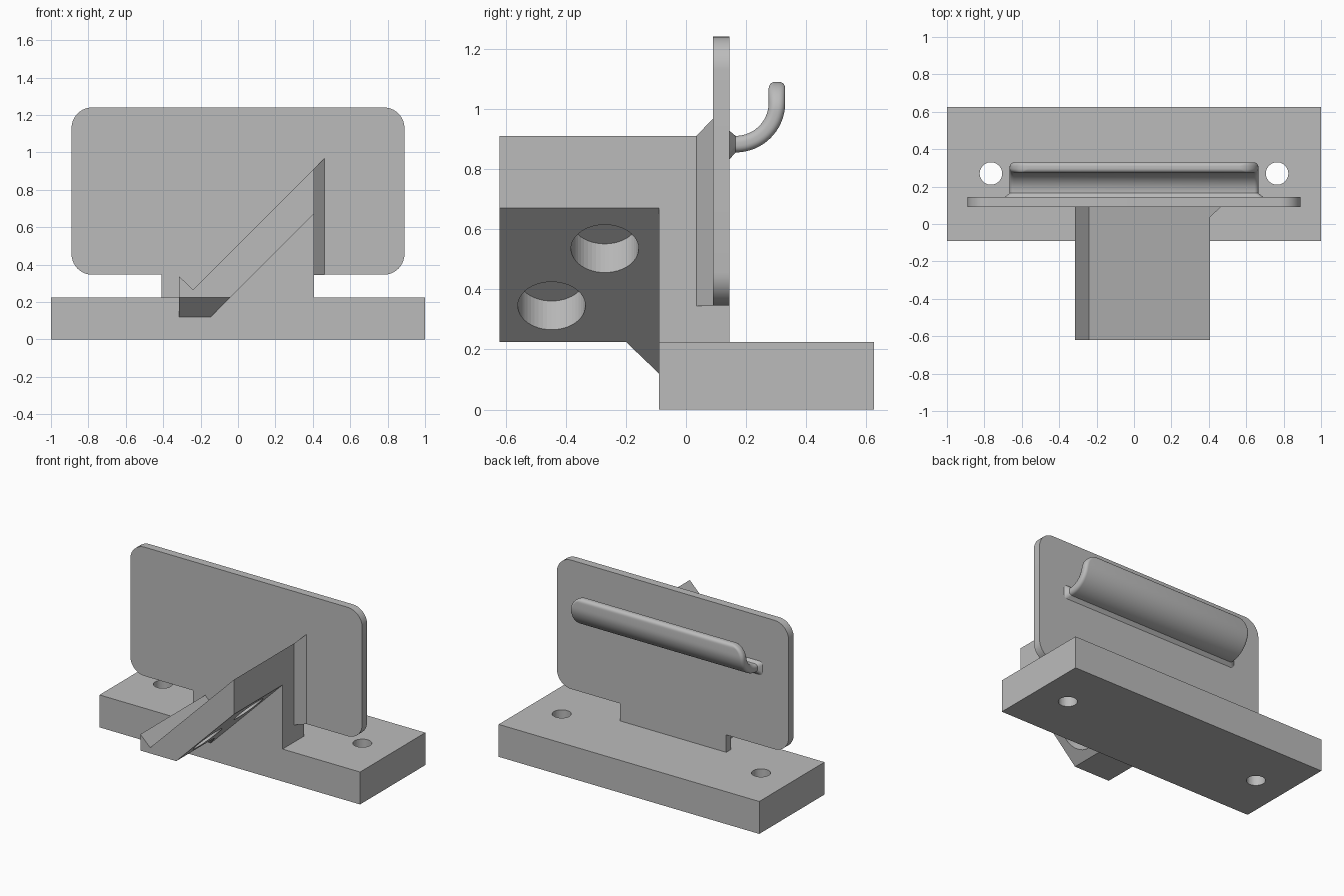
import bpy, bmesh, math
from mathutils import Vector

if "Cube" in bpy.data.objects:
    bpy.data.objects.remove(bpy.data.objects["Cube"], do_unlink=True)

grey = bpy.data.materials.new("plain grey")
grey.use_nodes = True
grey.diffuse_color = (0.5, 0.5, 0.5, 1)
grey.node_tree.nodes["Principled BSDF"].inputs["Base Color"].default_value = grey.diffuse_color


def finish(name, bm):
    bmesh.ops.recalc_face_normals(bm, faces=bm.faces)
    mesh = bpy.data.meshes.new(name)
    bm.to_mesh(mesh)
    bm.free()
    mesh.materials.append(grey)
    obj = bpy.data.objects.new(name, mesh)
    bpy.context.collection.objects.link(obj)
    return obj


def smooth(obj):
    bpy.ops.object.select_all(action='DESELECT')
    obj.select_set(True)
    bpy.context.view_layer.objects.active = obj
    bpy.ops.object.shade_smooth_by_angle(angle=math.radians(35))


def prism(name, outline, y0, y1):
    """Extrude an x-z outline from y0 to y1."""
    bm = bmesh.new()
    face = bm.faces.new([bm.verts.new((x, y0, z)) for x, z in outline])
    ext = bmesh.ops.extrude_face_region(bm, geom=[face])["geom"]
    bmesh.ops.translate(bm, vec=(0, y1 - y0, 0),
                        verts=[v for v in ext if isinstance(v, bmesh.types.BMVert)])
    return finish(name, bm)


def hull(name, points):
    bm = bmesh.new()
    for p in points:
        bm.verts.new(p)
    bmesh.ops.convex_hull(bm, input=bm.verts)
    return finish(name, bm)


def rect(x0, x1, z0, z1):
    return [(x0, z0), (x1, z0), (x1, z1), (x0, z1)]


def round_rect(cx, cz, w, h, r, steps):
    """Rounded rectangle from half sizes and corner radius."""
    pts = []
    for i, (sx, sz) in enumerate([(1, 1), (-1, 1), (-1, -1), (1, -1)]):
        for k in range(steps + 1):
            a = (i + k / steps) * math.pi / 2
            pts.append((cx + sx * (w - r) + r * math.cos(a),
                        cz + sz * (h - r) + r * math.sin(a)))
    return pts


def drill(target, name, centre, direction, radius, depth):
    """Cut a round hole centred on a point along a direction."""
    bm = bmesh.new()
    bmesh.ops.create_cone(bm, cap_ends=True, segments=48, radius1=radius,
                          radius2=radius, depth=depth)
    rot = Vector(direction).to_track_quat('Z', 'Y').to_matrix()
    bmesh.ops.rotate(bm, matrix=rot, verts=bm.verts)
    bmesh.ops.translate(bm, vec=centre, verts=bm.verts)
    cutter = finish(name, bm)
    cutter.hide_render = True
    cutter.hide_set(True)
    mod = target.modifiers.new(name, 'BOOLEAN')
    mod.object = cutter
    mod.operation = 'DIFFERENCE'
    mod.solver = 'EXACT'


# Mounting base with two through holes
base = prism("base", rect(-1, 1, 0, 0.225), -0.09, 0.625)
smooth(base)
for side, x in (("left", 0.765), ("right", -0.765)):
    drill(base, side + "_screw_hole_cutter", (x, 0.27, 0.1), (0, 0, 1), 0.06, 0.5)

# Back plate and the tab joining it to the base
plate = prism("back_plate", round_rect(0, 0.793, 0.89, 0.447, 0.11, 10), 0.09, 0.145)
smooth(plate)
prism("plate_tab", rect(-0.41, 0.405, 0.225, 0.346), 0.09, 0.145)

# Sloped ramp with a raised lip, and the post that fills the space below it
top = [(0.405, 0.91), (-0.24, 0.265), (-0.315, 0.338)]
ramp = prism("sloped_ramp", top + [(-0.315, 0.225), (-0.04, 0.225), (0.405, 0.67)], -0.62, -0.09)
smooth(ramp)
prism("post", top + [(-0.315, 0.225), (0.405, 0.225)], -0.09, 0.09)

# Two blind holes square to the underside of the ramp
inward = Vector((-1, 0, 1)).normalized()
for name, y, z in (("lower", -0.447, 0.345), ("upper", -0.27, 0.535)):
    start = Vector((z - 0.265, y, z))
    drill(ramp, name + "_blind_hole_cutter", start + inward * 0.0175, inward, 0.1125, 0.235)

# Wedge under the ramp and brace between post and plate
hull("ramp_wedge", [(-0.315, -0.2, 0.225), (-0.04, -0.2, 0.225), (-0.315, -0.09, 0.225),
                    (-0.04, -0.09, 0.225), (-0.315, -0.09, 0.12), (-0.145, -0.09, 0.12)])
hull("corner_brace", [(x, y, z) for x, y in ((0.405, 0.035), (0.405, 0.09), (0.463, 0.09))
                      for z in (0.345, x + 0.505)])


# Curled hook: rounded sections lofted along an arc that turns upward
def hook_path(s, radius=0.1375):
    arc = radius * math.pi / 2
    a = min(s, arc) / radius
    pos = Vector((0, 0.165 + radius * math.sin(a), 0.8825 + radius * (1 - math.cos(a))))
    pos.z += max(0, s - arc)
    return pos, Vector((0, -math.sin(a), math.cos(a)))


def round_off(size, radius, dist):
    d = min(dist, radius)
    return size - radius + math.sqrt(max(0, radius ** 2 - (radius - d) ** 2))


length = 0.1375 * math.pi / 2 + 0.07
corner, edge = 0.1, 0.022
stations = [(length - corner) * i / 14 for i in range(14)]
stations += [length - corner * (1 - math.sin(math.pi / 2 * i / 16)) for i in range(17)]
sections = [(Vector((0, 0.145, 0.8795)), Vector((0, 0, 1)), 0.69, 0.047)]
for s in stations:
    pos, normal = hook_path(s)
    left = length - s
    sections.append((pos, normal, round_off(0.665, corner, left), round_off(0.0275, edge, left)))

bm = bmesh.new()
rings = []
for pos, normal, w, t in sections:
    outline = round_rect(0, 0, w, t, min(edge, t * 0.8), 5)
    rings.append([bm.verts.new(pos + normal * v + Vector((u, 0, 0))) for u, v in outline])
for a, b in zip(rings, rings[1:]):
    for i in range(len(a)):
        j = (i + 1) % len(a)
        bm.faces.new((a[i], a[j], b[j], b[i]))
bm.faces.new(rings[0])
bm.faces.new(rings[-1])
smooth(finish("hook", bm))
